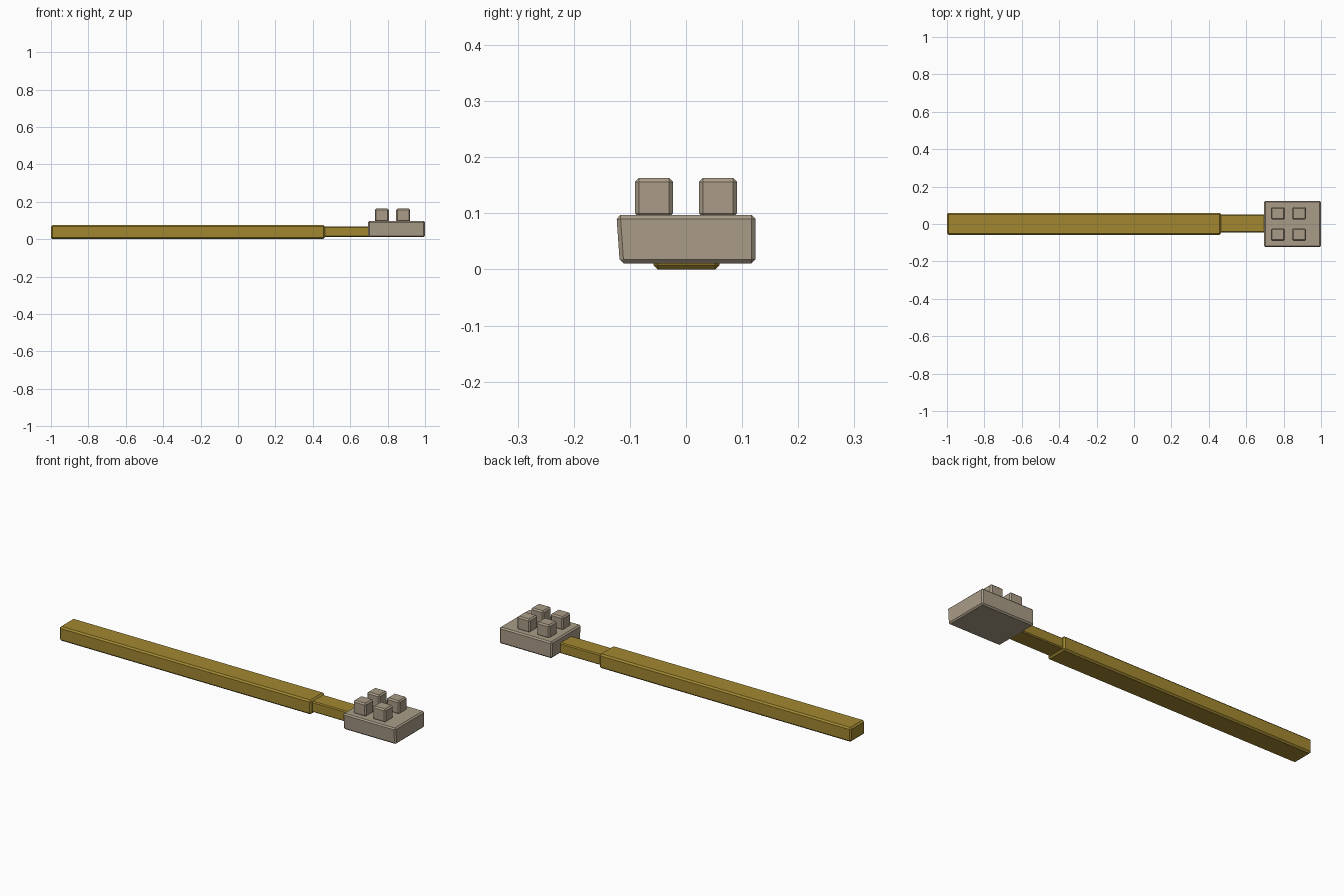
import bpy, bmesh

if "Cube" in bpy.data.objects:
    bpy.data.objects.remove(bpy.data.objects["Cube"])


def material(name, color):
    m = bpy.data.materials.new(name)
    m.diffuse_color = (*color, 1)
    m.use_nodes = True
    m.node_tree.nodes["Principled BSDF"].inputs["Base Color"].default_value = m.diffuse_color
    return m


wood = material("ochre wood", (0.36, 0.245, 0.03))
stone = material("warm grey", (0.40, 0.335, 0.245))


def block(name, x, y, z, mat, bevel, skew=0.0):
    """Chamfered box from min/max ranges; skew shifts the low -y edge inward."""
    bm = bmesh.new()
    bmesh.ops.create_cube(bm, size=1)
    for v in bm.verts:
        low_left = v.co.y < 0 and v.co.z < 0
        v.co = [r[1] if c > 0 else r[0] for c, r in zip(v.co, (x, y, z))]
        if low_left:
            v.co.y += skew
    bmesh.ops.bevel(bm, geom=bm.edges[:], offset=bevel, segments=1,
                    affect='EDGES', profile=0.5)
    me = bpy.data.meshes.new(name)
    bm.to_mesh(me)
    bm.free()
    me.materials.append(mat)
    ob = bpy.data.objects.new(name, me)
    bpy.context.collection.objects.link(ob)
    return ob


# Long grip and thinner neck
block("handle", (-1.0, 0.464), (-0.058, 0.060), (0.0, 0.075), wood, 0.008)
block("neck", (0.45, 0.72), (-0.045, 0.050), (0.011, 0.067), wood, 0.005)

# Mallet head plate, slightly skewed
block("head", (0.695, 1.0), (-0.124, 0.124), (0.011, 0.097), stone, 0.007, 0.006)

# Four studs on the striking face
for i, cx in enumerate((0.769, 0.883)):
    for j, cy in enumerate((-0.057, 0.057)):
        block(f"stud_{i}_{j}", (cx - 0.037, cx + 0.037), (cy - 0.034, cy + 0.034),
              (0.093, 0.163), stone, 0.007)
